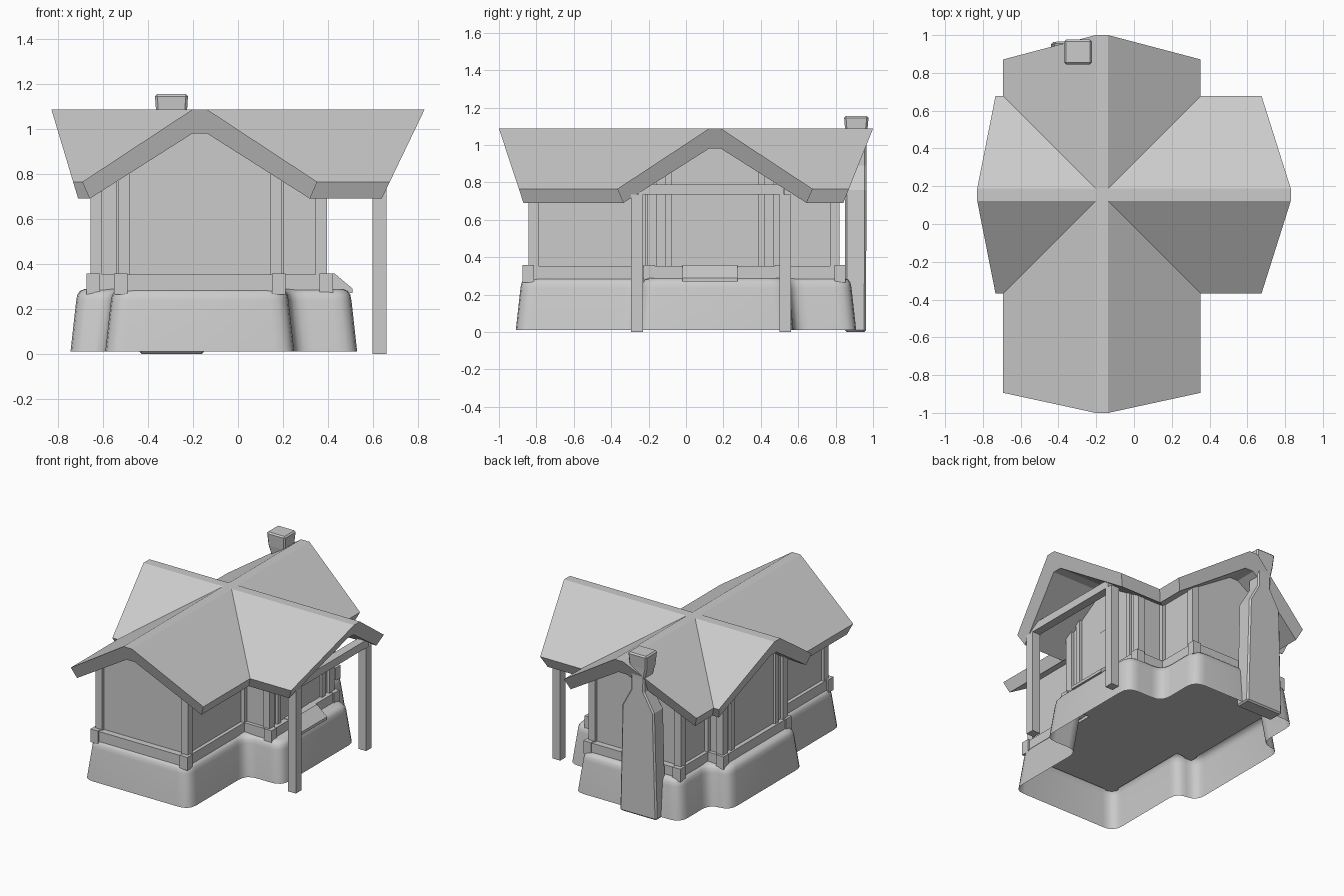
import bpy, bmesh, math
from mathutils import Vector

if "Cube" in bpy.data.objects:
    bpy.data.objects.remove(bpy.data.objects["Cube"])

GREY = bpy.data.materials.new("plain_grey")
GREY.use_nodes = True
COLOUR = (0.6, 0.6, 0.6, 1)
GREY.diffuse_color = COLOUR
GREY.node_tree.nodes["Principled BSDF"].inputs["Base Color"].default_value = COLOUR

CX, CY = -0.17, 0.155          # where the two ridges cross
FRONT, BACK, LEFT, RIGHT = (0, -1), (0, 1), (-1, 0), (1, 0)


def finish(name, bm, smooth=False):
    bmesh.ops.remove_doubles(bm, verts=bm.verts, dist=1e-5)
    bmesh.ops.recalc_face_normals(bm, faces=bm.faces)
    mesh = bpy.data.meshes.new(name)
    bm.to_mesh(mesh)
    bm.free()
    obj = bpy.data.objects.new(name, mesh)
    bpy.context.collection.objects.link(obj)
    mesh.materials.append(GREY)
    if smooth:
        bpy.ops.object.select_all(action='DESELECT')
        obj.select_set(True)
        bpy.context.view_layer.objects.active = obj
        bpy.ops.object.shade_smooth_by_angle(angle=math.radians(40))
    return obj


def loft(bm, rings, cap_start=True, cap_end=True):
    """Join rings of points with quads, optionally closing the ends."""
    loops = [[bm.verts.new(p) for p in ring] for ring in rings]
    n = len(loops[0])
    for a, b in zip(loops, loops[1:]):
        for i in range(n):
            j = (i + 1) % n
            bm.faces.new((a[i], a[j], b[j], b[i]))
    if cap_start:
        bm.faces.new(loops[0][::-1])
    if cap_end:
        bm.faces.new(loops[-1])


def rect(x0, x1, y0, y1, z):
    return [(x0, y0, z), (x1, y0, z), (x1, y1, z), (x0, y1, z)]


def box(name, x0, x1, y0, y1, z0, z1):
    bm = bmesh.new()
    loft(bm, [rect(x0, x1, y0, y1, z0), rect(x0, x1, y0, y1, z1)])
    return finish(name, bm)


def post(name, x, y, z0, z1, size):
    h = size / 2
    return box(name, x - h, x + h, y - h, y + h, z0, z1)


def place(direction, u, v, z):
    """u runs across a wing, v runs outward along it."""
    dx, dy = direction
    return (CX + dx * v - dy * u, CY + dy * v + dx * u, z)


# Roof: four mitred gable arms with raked ends
TOP = 1.087
half = [(0, TOP), (0.033, TOP), (0.5225, 0.765), (0.49, 0.69), (0.033, 0.98), (0, 0.98)]
profile = half + [(-u, z) for u, z in half[-2:0:-1]]


def roof_arm(name, direction, length, rake):
    bm = bmesh.new()
    inner = [bm.verts.new(place(direction, u, abs(u), z)) for u, z in profile]
    outer = [bm.verts.new(place(direction, u, length - rake * (TOP - z), z))
             for u, z in profile]
    n = len(profile)
    for i in range(n):
        j = (i + 1) % n
        bm.faces.new((inner[i], inner[j], outer[j], outer[i]))
    # chevron end as two halves
    right = [outer[i] for i in range(6)]
    left = [outer[0]] + [outer[i] for i in range(5, n)]
    bm.faces.new(right)
    bm.faces.new(left)
    return finish(name, bm)


roof_arm("roof_front", FRONT, 1.155, 0.33)
roof_arm("roof_back", BACK, 0.845, 0.40)
roof_arm("roof_left_side", LEFT, 0.66, 0.30)
roof_arm("roof_right_side", RIGHT, 1.0, 0.48)


# Walls: gabled prisms whose tops sit inside the roof thickness
def wall_wing(name, direction, length, w=0.345):
    bm = bmesh.new()
    gable = [(-w, 0.28), (w, 0.28), (w, 0.83), (0.03, 1.03), (-0.03, 1.03), (-w, 0.83)]
    loft(bm, [[place(direction, u, v, z) for u, z in gable] for v in (0, length)])
    return finish(name, bm)


wing_lengths = {FRONT: 0.975, BACK: 0.645, LEFT: 0.465, RIGHT: 0.545}
wing_names = {FRONT: "front", BACK: "back", LEFT: "left_side", RIGHT: "right_side"}
for d, length in wing_lengths.items():
    wall_wing("walls_" + wing_names[d], d, length)


# Cross-shaped plan used by the foundation and the sill
def cross_plan(half_width, reach, z, radius=0.0, steps=4):
    w = half_width
    f, r, b, l = (reach[d] for d in (FRONT, RIGHT, BACK, LEFT))
    corners = [(-w, -f), (w, -f), (w, -w), (r, -w), (r, w), (w, w),
               (w, b), (-w, b), (-w, w), (-l, w), (-l, -w), (-w, -w)]
    pts = []
    for i, c in enumerate(corners):
        p = Vector(c)
        if not radius:
            pts.append((CX + p.x, CY + p.y, z))
            continue
        a = p + (Vector(corners[i - 1]) - p).normalized() * radius
        e = p + (Vector(corners[(i + 1) % 12]) - p).normalized() * radius
        for k in range(steps + 1):
            t = k / steps
            q = a * (1 - t) ** 2 + p * 2 * t * (1 - t) + e * t * t
            pts.append((CX + q.x, CY + q.y, z))
    return pts


def grow(reach, amount):
    return {d: v + amount for d, v in reach.items()}


# Foundation: battered stone skirt, open underneath
foot = {FRONT: 1.065, BACK: 0.755, LEFT: 0.575, RIGHT: 0.70}
bm = bmesh.new()
layers = [(0.01, 0), (0.235, 0.025), (0.262, 0.03), (0.28, 0.042), (0.288, 0.062)]
loft(bm, [cross_plan(0.42 - inset, grow(foot, -inset), z, 0.085)
          for z, inset in layers], cap_start=False)
foundation = finish("foundation", bm, smooth=True)
# keep the open shell facing outward
if foundation.data.polygons[-1].normal.z < 0:
    foundation.data.flip_normals()

# Sill beam around the walls
sill_reach = {FRONT: 1.02, BACK: 0.69, LEFT: 0.495, RIGHT: 0.585}
bm = bmesh.new()
loft(bm, [cross_plan(0.37, sill_reach, z) for z in (0.265, 0.353)])
finish("sill", bm)

# Corner blocks and corner posts on every wing
for d, reach in sill_reach.items():
    for side in (-1, 1):
        x, y, _ = place(d, side * 0.352, reach - 0.022, 0)
        post("corner_block", x, y, 0.265, 0.358, 0.06)
        x, y, _ = place(d, side * 0.338, wing_lengths[d] - 0.005, 0)
        post("corner_post", x, y, 0.35, 0.80, 0.052)

# Posts in the inner corners
for sx in (-1, 1):
    for sy in (-1, 1):
        post("inner_post", CX + sx * 0.35, CY + sy * 0.35, 0.35, 0.80, 0.045)

# Slim wall studs on the two side gables
for d in (LEFT, RIGHT):
    for u in (-0.25, 0.25):
        x, y, _ = place(d, u, wing_lengths[d], 0)
        post("wall_stud", x, y, 0.35, 0.86, 0.035)

# Door of three planks with a sloping head
door_x = CX + wing_lengths[RIGHT]
for i, (y0, y1) in enumerate([(0.04, 0.12), (0.12, 0.18), (0.18, 0.25)]):
    proud = door_x + (0.008 if i == 1 else 0.005)
    bm = bmesh.new()
    loft(bm, [[(x, y0, 0.35), (x, y1, 0.35), (x, y1, 0.667 + 0.07 * y1),
               (x, y0, 0.667 + 0.07 * y0)] for x in (door_x - 0.02, proud)])
    finish("door_plank", bm)

# Sloping doorstep
bm = bmesh.new()
step = [(0.36, 0.27), (0.51, 0.27), (0.51, 0.29), (0.43, 0.357), (0.36, 0.357)]
loft(bm, [[(x, y, z) for x, z in step] for y in (-0.02, 0.275)])
finish("doorstep", bm)

# Porch posts and the beam over them
for y in (-0.262, 0.53):
    post("porch_post", 0.63, y, 0, 0.735, 0.062)
box("porch_beam", 0.60, 0.66, -0.255, 0.525, 0.735, 0.79)

# Chimney: wide body, shoulder, neck and flared cap
bm = bmesh.new()
sections = [(-0.44, -0.15, 0.85, 0.962, 0), (-0.42, -0.17, 0.85, 0.965, 0.76),
            (-0.345, -0.24, 0.865, 0.965, 0.89), (-0.345, -0.24, 0.865, 0.965, 0.98),
            (-0.363, -0.228, 0.852, 0.968, 1.06), (-0.37, -0.222, 0.845, 0.977, 1.155)]
loft(bm, [rect(*s) for s in sections])
chimney = finish("chimney", bm)
bevel = chimney.modifiers.new("worn_edges", 'BEVEL')
bevel.width = 0.01
bevel.segments = 1
bevel.limit_method = 'ANGLE'
bevel.angle_limit = math.radians(50)
